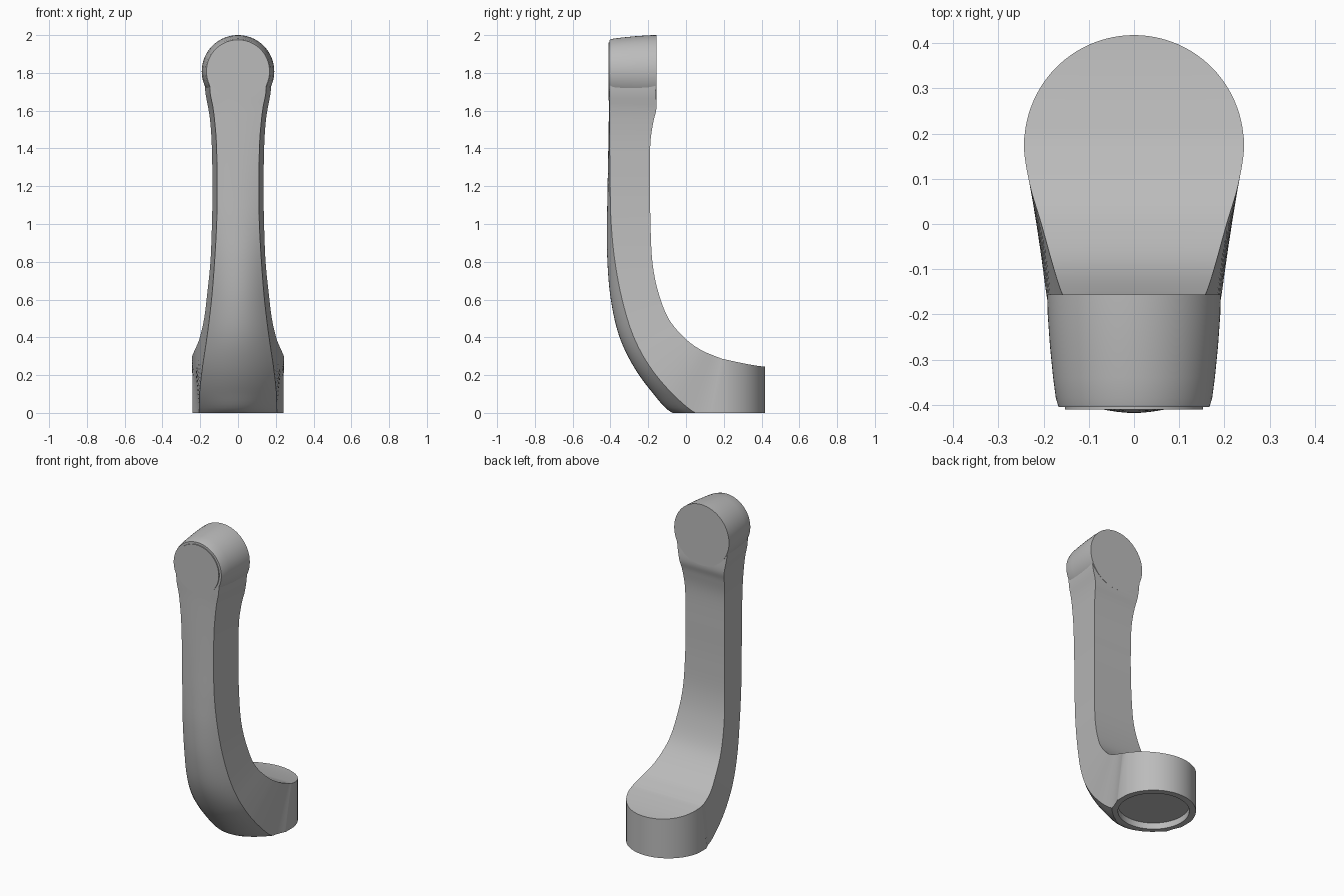
import bpy, bmesh, math
from mathutils import Matrix, Vector

old = bpy.data.objects.get("Cube")
if old:
    bpy.data.objects.remove(old, do_unlink=True)

grey = bpy.data.materials.new("satin grey")
grey.use_nodes = True
COLOUR = (0.5, 0.5, 0.5, 1)
grey.diffuse_color = COLOUR
grey.node_tree.nodes["Principled BSDF"].inputs["Base Color"].default_value = COLOUR

FOOT_Y, FOOT_R = 0.175, 0.243
HEAD_Z = 1.808


def finish(name, bm, angle=30):
    bmesh.ops.remove_doubles(bm, verts=bm.verts, dist=1e-5)
    bmesh.ops.recalc_face_normals(bm, faces=bm.faces)
    mesh = bpy.data.meshes.new(name)
    bm.to_mesh(mesh)
    bm.free()
    mesh.materials.append(grey)
    obj = bpy.data.objects.new(name, mesh)
    bpy.context.collection.objects.link(obj)
    smooth(obj, angle)
    return obj


def smooth(obj, angle):
    bpy.ops.object.select_all(action='DESELECT')
    obj.select_set(True)
    bpy.context.view_layer.objects.active = obj
    bpy.ops.object.shade_smooth_by_angle(angle=math.radians(angle))


def lathe(name, profile, steps=72):
    """Turn (y, radius) pairs around the head axis."""
    bm = bmesh.new()
    rings = []
    for y, r in profile:
        rings.append([bm.verts.new((r * math.sin(a), y, HEAD_Z + r * math.cos(a)))
                      for a in (math.tau * i / steps for i in range(steps))])
    for a, b in zip(rings, rings[1:]):
        for i in range(steps):
            j = (i + 1) % steps
            bm.faces.new((a[i], a[j], b[j], b[i]))
    bm.faces.new(rings[0])
    bm.faces.new(rings[-1])
    return finish(name, bm)


def spline(rows, steps):
    """Catmull-Rom curve through rows of section values."""
    out = []
    for i in range(len(rows) - 1):
        p0, p1 = rows[max(i - 1, 0)], rows[i]
        p2, p3 = rows[i + 1], rows[min(i + 2, len(rows) - 1)]
        for k in range(steps):
            t = k / steps
            out.append([b + t / 2 * (c - a + t * (2*a - 5*b + 4*c - d + t * (3*b - a - 3*c + d)))
                        for a, b, c, d in zip(p0, p1, p2, p3)])
    out.append(list(rows[-1]))
    return out


# Arm sections: front y, z; back y, z; front and back half width; front bulge
sections = spline([
    (-.408, 1.80, -.165, 1.80, .15, .18, .003),
    (-.408, 1.70, -.16, 1.70, .148, .173, .003),
    (-.408, 1.62, -.157, 1.61, .133, .157, .004),
    (-.409, 1.54, -.173, 1.54, .123, .147, .005),
    (-.411, 1.42, -.189, 1.42, .114, .139, .007),
    (-.415, 1.2, -.19, 1.2, .11, .135, .013),
    (-.418, 1.0, -.188, 1.0, .113, .138, .022),
    (-.416, .8, -.178, .8, .124, .146, .04),
    (-.398, .6, -.147, .64, .14, .162, .06),
    (-.355, .41, -.09, .495, .163, .18, .075),
    (-.28, .25, 0, .39, .187, .205, .085),
    (-.18, .11, .08, .333, .203, .229, .1),
    (-.07, 0, .15, .302, .208, .242, .12),
    (.08, 0, .19, .287, .24, FOOT_R, .06),
], 6)

# Rounded end of the foot
for i in range(1, 25):
    a = math.radians(6 + 84 * i / 24)
    y, w = FOOT_Y + FOOT_R * math.sin(a), FOOT_R * math.cos(a)
    top = .245 + .04 * max(0, (.418 - y) / .218) ** 1.3
    sections.append([y, 0, y, top, w, w, 0])

# Arm and foot as one loft
bm = bmesh.new()
rings = []
for fy, fz, by, bz, wf, wb, bulge in sections:
    ring = []
    for k in range(13):
        s = k / 6 - 1
        ring.append(bm.verts.new((wf * s, fy + bulge * s * s, max(fz, 0))))
    ring += [bm.verts.new((wb * s, by, bz)) for s in (1, .5, 0, -.5, -1)]
    rings.append(ring)
for a, b in zip(rings, rings[1:]):
    n = len(a)
    for i in range(n):
        j = (i + 1) % n
        bm.faces.new((a[i], a[j], b[j], b[i]))
bm.faces.new(rings[0])
arm = finish("arm_and_foot", bm)

# Round socket under the foot
bm = bmesh.new()
bmesh.ops.create_cone(bm, cap_ends=True, segments=72, radius1=.205, radius2=.205, depth=.08,
                      matrix=Matrix.Translation(Vector((0, FOOT_Y, 0))))
cutter = finish("socket_cutter", bm)
cutter.hide_render = True
cut = arm.modifiers.new("socket", 'BOOLEAN')
cut.operation = 'DIFFERENCE'
cut.solver = 'EXACT'
cut.object = cutter
bpy.context.view_layer.objects.active = arm
bpy.ops.object.modifier_apply(modifier=cut.name)
bpy.data.objects.remove(cutter, do_unlink=True)
smooth(arm, 30)

# Head barrel and the round cap on its front
lathe("head", [(-.405, .167), (-.385, .173), (-.34, .179), (-.27, .186),
               (-.2, .191), (-.156, .192)])
lathe("front_cap", [(-.411, .153), (-.4, .153)])
